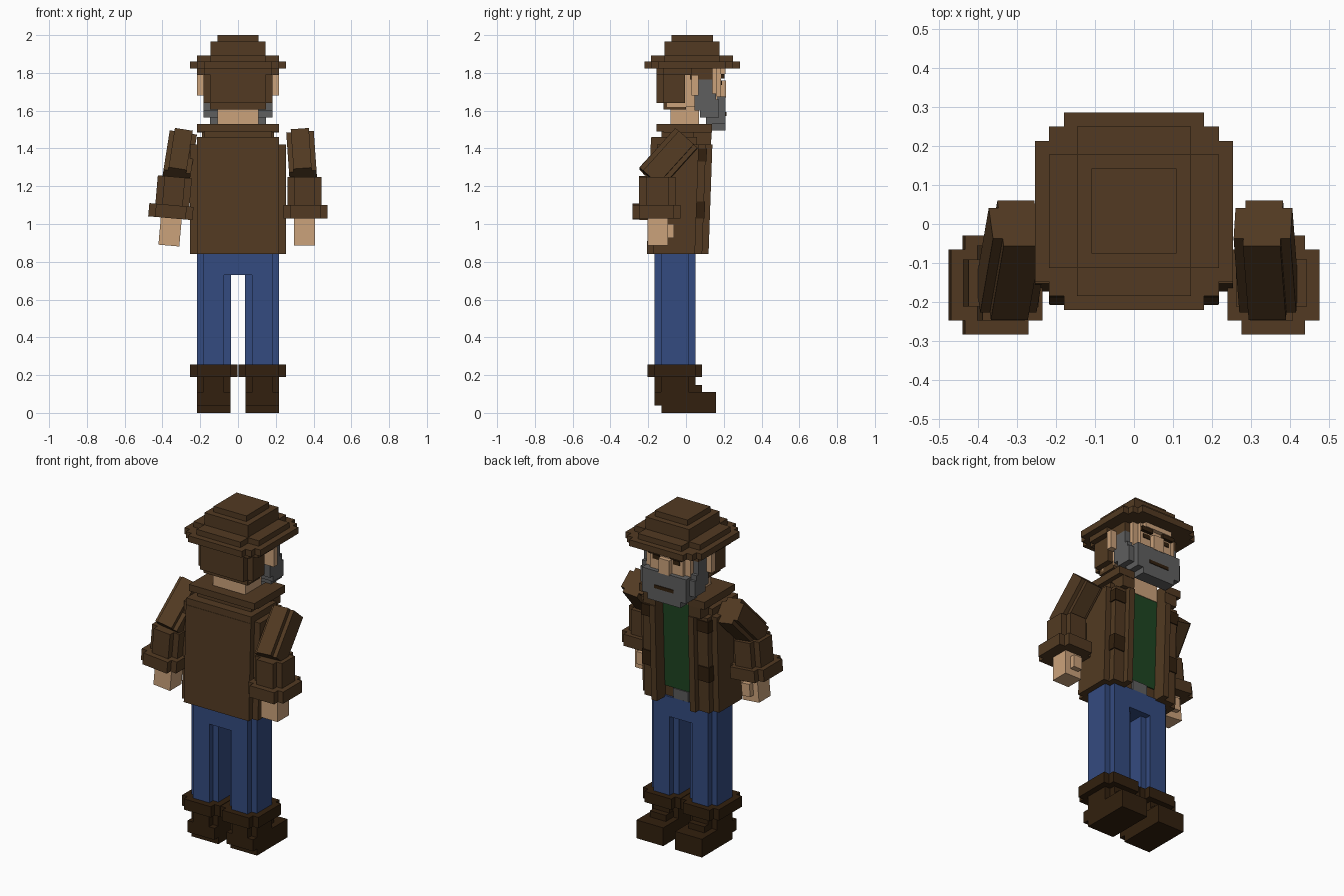
import bpy, math
from mathutils import Matrix, Vector

if "Cube" in bpy.data.objects:
    bpy.data.objects.remove(bpy.data.objects["Cube"])


def material(name, rgb):
    m = bpy.data.materials.new(name)
    m.diffuse_color = (*rgb, 1)
    m.use_nodes = True
    m.node_tree.nodes["Principled BSDF"].inputs["Base Color"].default_value = m.diffuse_color
    return m


BROWN = material("coat brown", (.084, .042, .016))
DARK = material("dark leather", (.032, .0144, .0044))
BLUE = material("denim blue", (.034, .07, .216))
SKIN = material("skin", (.597, .361, .198))
GREY = material("beard grey", (.114, .114, .114))
GREEN = material("shirt green", (.013, .06, .016))
V = .036  # voxel step


def prism(name, pts, z0, z1, mat, xf=None):
    """Extrude a closed xy profile from z0 to z1, optionally transformed."""
    n = len(pts)
    co = [Vector((x, y, z)) for z in (z0, z1) for x, y in pts]
    if xf:
        co = [xf @ c for c in co]
    faces = [tuple(reversed(range(n))), tuple(range(n, 2 * n))]
    faces += [(i, (i + 1) % n, n + (i + 1) % n, n + i) for i in range(n)]
    me = bpy.data.meshes.new(name)
    me.from_pydata(co, [], faces)
    me.materials.append(mat)
    ob = bpy.data.objects.new(name, me)
    bpy.context.collection.objects.link(ob)
    return ob


def block(name, x, y, z, mat, cut=0, xf=None):
    """Box given by ranges; cut removes square notches from the upright edges."""
    (a, b), (c, d), k = x, y, cut
    if k:
        pts = [(a + k, c), (b - k, c), (b - k, c + k), (b, c + k),
               (b, d - k), (b - k, d - k), (b - k, d), (a + k, d),
               (a + k, d - k), (a, d - k), (a, c + k), (a + k, c + k)]
    else:
        pts = [(a, c), (b, c), (b, d), (a, d)]
    return prism(name, pts, z[0], z[1], mat, xf)


def pair(name, x, y, z, mat, cut=0, xf=None):
    """The same block on both sides of the body."""
    block(name + "_right", x, y, z, mat, cut, xf)
    block(name + "_left", (-x[1], -x[0]), y, z, mat, cut, xf)


def sym(w):
    return (-w, w)


# Boots
pair("boot_sole", (.04, .218), (-.13, .16), (0, .04), DARK)
pair("boot_foot", (.04, .218), (-.168, .16), (.04, .11), DARK)
pair("boot_instep", (.075, .182), (0, .085), (.11, .147), DARK)
pair("boot_shaft", (.04, .218), (-.168, .05), (.11, .19), DARK, V)
pair("boot_cuff", (.002, .254), (-.205, .085), (.19, .255), DARK, V)

# Trousers
pair("trouser_leg", (.038, .218), (-.168, .05), (.25, .85), BLUE, V)
block("trouser_seat", sym(.18), (-.168, .05), (.73, .85), BLUE)

# Jacket: open-fronted profile, leaning slightly forward
lean = Matrix.Identity(4)
lean[1][2], lean[1][3] = .035, -.035 * 1.2
half = [(.11, .05), (.11, .132), (.147, .132), (.147, .098), (.217, .098),
        (.217, .06), (.254, .06), (.254, -.16), (.217, -.16), (.217, -.195)]
outline = [(-x, y) for x, y in half] + [(x, y) for x, y in reversed(half)]
prism("jacket_body", outline, .84, 1.42, BROWN, lean)
block("shirt_front", sym(.109), (.03, .056), (.91, 1.46), GREEN, 0, lean)
block("belt_buckle", sym(.05), (.03, .062), (.842, .91), GREY, 0, lean)
block("jacket_shoulders", sym(.217), (-.193, .05), (1.42, 1.46), BROWN, 0, lean)
block("jacket_yoke", sym(.18), (-.14, .045), (1.46, 1.49), BROWN, 0, lean)
pair("lapel_top", (.11, .19), (.03, .125), (1.42, 1.49), BROWN, 0, lean)
block("collar_back", sym(.218), (-.155, -.09), (1.49, 1.53), BROWN)
pair("collar_side", (.11, .218), (-.12, .137), (1.485, 1.53), BROWN)
for part, z in (("chest_pocket", (1.33, 1.40)), ("hip_pocket", (1.03, 1.12))):
    pair(part, (.15, .224), (.055, .104), z, DARK, 0, lean)


# Arms: bent elbow; the left arm is a mirror image tilted outwards
def arm(side, xf):
    elbow = xf @ Matrix.Translation((.338, -.093, 1.348)) \
        @ Matrix.Rotation(math.radians(-4), 4, 'Y') \
        @ Matrix.Rotation(math.radians(-42), 4, 'X')
    block("upper_arm_" + side, sym(.073), sym(.078), sym(.1415), BROWN, .025, elbow)
    block("forearm_" + side, (.262, .443), (-.248, -.055), (1.09, 1.25), BROWN, V, xf)
    block("sleeve_cuff_" + side, (.24, .475), (-.283, -.03), (1.03, 1.10), BROWN, V, xf)
    block("hand_" + side, (.297, .408), (-.205, -.095), (.885, 1.04), SKIN, 0, xf)
    block("thumb_" + side, (.32, .375), (-.095, -.063), (.925, 1.0), SKIN, 0, xf)


arm("right", Matrix.Identity(4))
arm("left", Matrix.Translation((-.35, 0, 1.04)) @ Matrix.Rotation(math.radians(5), 4, 'Y')
    @ Matrix.Translation((.35, 0, -1.04)) @ Matrix.Scale(-1, 4, (1, 0, 0)))
for ob in bpy.data.objects:
    if ob.name.endswith("_left") and ob.name.split("_left")[0] in (
            "upper_arm", "forearm", "sleeve_cuff", "hand", "thumb"):
        ob.data.flip_normals()

# Head
block("neck", sym(.108), (-.083, .068), (1.45, 1.66), SKIN)
block("head", sym(.147), (-.1, .165), (1.62, 1.83), SKIN)
block("face", sym(.11), (.1, .185), (1.62, 1.83), SKIN)
block("forehead", sym(.09), (.1, .21), (1.795, 1.83), SKIN)
block("nose", sym(.036), (.16, .212), (1.67, 1.76), SKIN)
pair("eye", (.045, .09), (.17, .19), (1.735, 1.76), DARK)
pair("eyebrow", (.036, .11), (.17, .205), (1.77, 1.795), DARK)
pair("ear", (.14, .218), (.03, .066), (1.68, 1.79), SKIN)

# Hair
block("hair_back", sym(.182), (-.155, .03), (1.64, 1.83), BROWN, V)
block("hair_nape", sym(.147), (-.118, 0), (1.605, 1.65), BROWN)
pair("hair_side", (.14, .182), (.02, .14), (1.765, 1.83), BROWN)
block("hair_crown", sym(.217), (-.155, .066), (1.79, 1.83), BROWN, V)

# Beard
pair("sideburn", (.12, .182), (.066, .14), (1.64, 1.765), GREY)
pair("jaw_beard", (.1, .182), (.045, .16), (1.6, 1.69), GREY)
block("cheek_beard", sym(.182), (.075, .175), (1.565, 1.66), GREY)
block("beard_front", sym(.147), (.105, .21), (1.53, 1.675), GREY)
block("chin_beard", sym(.11), (.135, .21), (1.495, 1.53), GREY)
block("mouth", sym(.065), (.205, .214), (1.572, 1.592), DARK)

# Hat: stepped brim and crown
for i, (w, y0, y1) in enumerate([(.254, -.148, .213), (.218, -.185, .25), (.18, -.221, .286)]):
    block(f"hat_brim_{i}", sym(w), (y0, y1), (1.822, 1.86), BROWN)
block("hat_band", sym(.218), (-.185, .25), (1.86, 1.893), BROWN, .072)
block("hat_crown", sym(.145), (-.113, .178), (1.893, 1.966), BROWN)
block("hat_top", sym(.109), (-.076, .142), (1.966, 2.0), BROWN)
